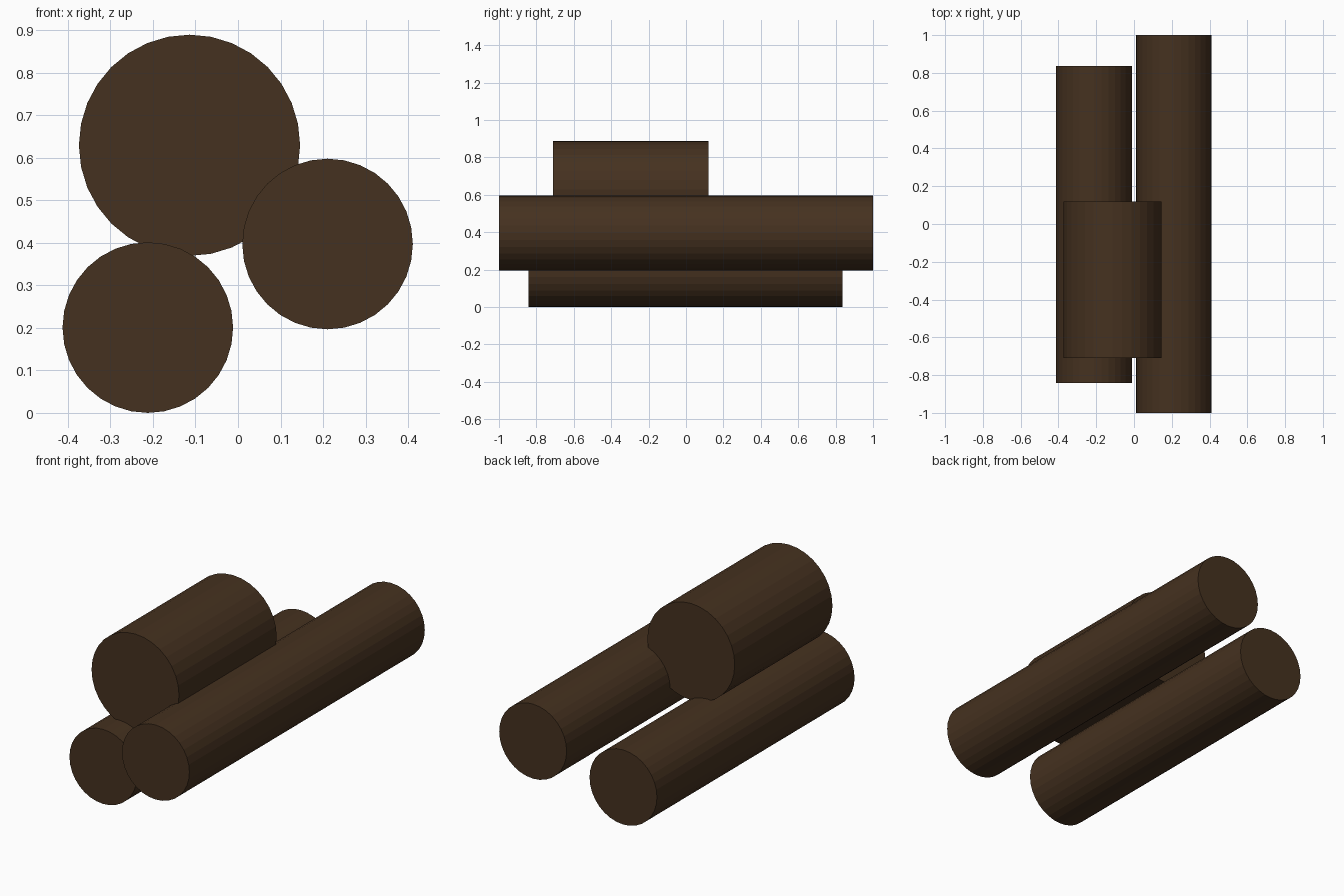
import bpy
from math import pi

if "Cube" in bpy.data.objects:
    bpy.data.objects.remove(bpy.data.objects["Cube"])

bark = bpy.data.materials.new("dark_bark")
bark.diffuse_color = (0.06, 0.031, 0.014, 1)
bark.use_nodes = True
bark.node_tree.nodes["Principled BSDF"].inputs["Base Color"].default_value = bark.diffuse_color


def log(name, x, z, radius, y_front, y_back):
    """Flat-shaded log lying along y."""
    bpy.ops.mesh.primitive_cylinder_add(
        vertices=32, radius=radius, depth=y_back - y_front,
        location=(x, (y_front + y_back) / 2, z), rotation=(pi / 2, 0, 0))
    obj = bpy.context.object
    obj.name = name
    obj.data.materials.append(bark)


# Two long thin logs with a short thick one resting on both
log("lower_log", -0.212, 0.2005, 0.2005, -0.843, 0.836)
log("long_log", 0.2105, 0.397, 0.2005, -1.0, 1.0)
log("thick_short_log", -0.114, 0.629, 0.26, -0.71, 0.12)
